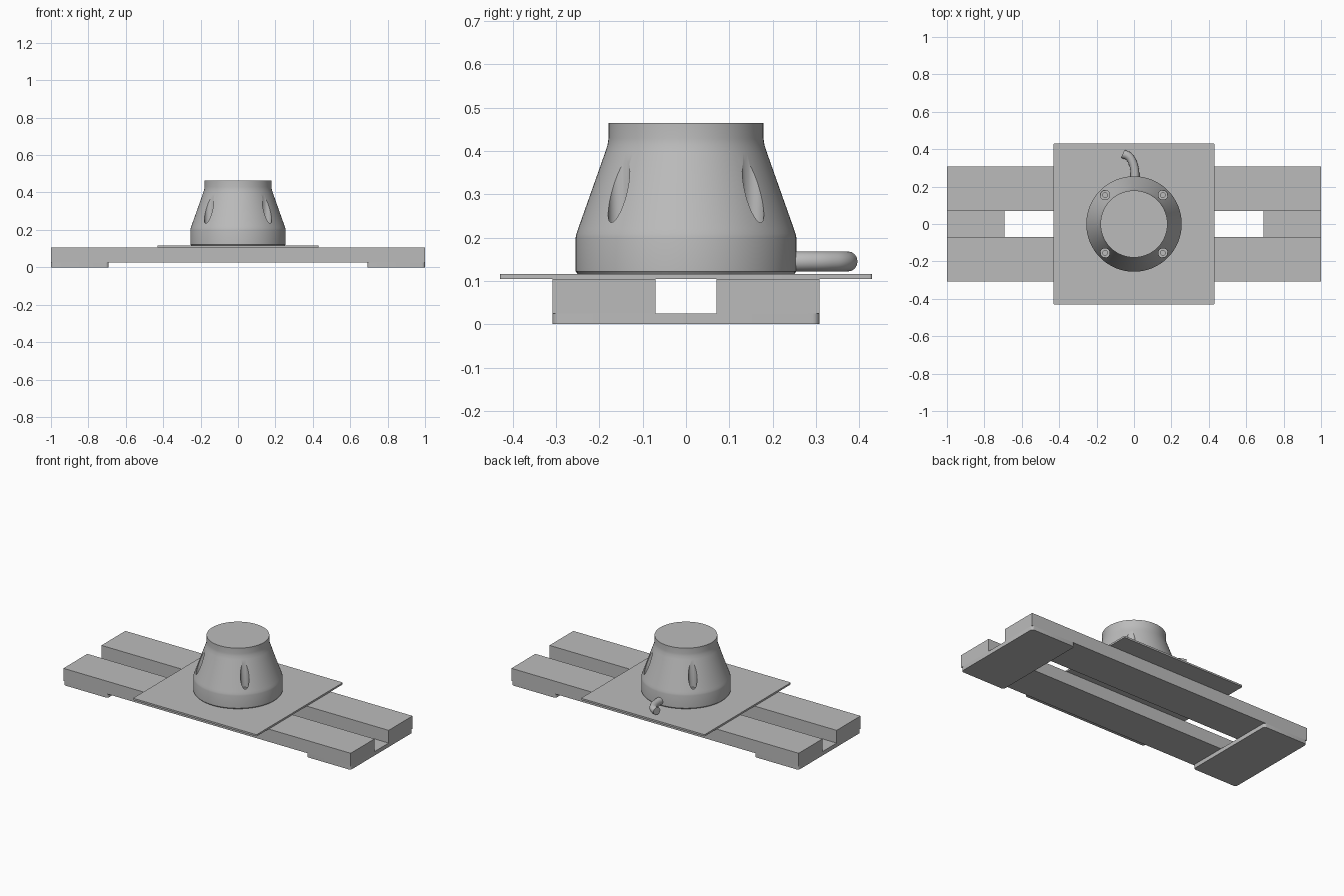
import bpy, bmesh, math
from mathutils import Vector

cube = bpy.data.objects.get("Cube")
if cube:
    bpy.data.objects.remove(cube, do_unlink=True)

grey = bpy.data.materials.new("plain grey")
grey.use_nodes = True
GREY = (0.5, 0.5, 0.5, 1)
grey.diffuse_color = GREY
grey.node_tree.nodes["Principled BSDF"].inputs["Base Color"].default_value = GREY


def finish(name, bm, smooth=False):
    """Turn a bmesh into a named grey object."""
    bmesh.ops.recalc_face_normals(bm, faces=bm.faces)
    mesh = bpy.data.meshes.new(name)
    bm.to_mesh(mesh)
    bm.free()
    obj = bpy.data.objects.new(name, mesh)
    bpy.context.collection.objects.link(obj)
    mesh.materials.append(grey)
    if smooth:
        shade(obj)
    return obj


def shade(obj):
    bpy.ops.object.select_all(action='DESELECT')
    obj.select_set(True)
    bpy.context.view_layer.objects.active = obj
    bpy.ops.object.shade_smooth_by_angle(angle=math.radians(30))


def box(name, low, high, corner=0):
    """Box between two corners, with optional rounded upright edges."""
    low, high = Vector(low), Vector(high)
    bm = bmesh.new()
    bmesh.ops.create_cube(bm, size=1)
    for v in bm.verts:
        v.co = (low + high) / 2 + v.co * (high - low)
    if corner:
        upright = [e for e in bm.edges
                   if abs(e.verts[0].co.z - e.verts[1].co.z) > 0.001]
        bmesh.ops.bevel(bm, geom=upright, offset=corner, segments=5,
                        profile=0.5, affect='EDGES')
    return finish(name, bm, corner > 0)


def lathe(name, profile, centre=(0, 0), sides=96):
    """Revolve a (radius, height) profile into a closed solid."""
    bm = bmesh.new()
    rings = []
    for r, z in profile:
        rings.append([bm.verts.new((centre[0] + r * math.cos(a), centre[1] + r * math.sin(a), z))
                      for a in (math.tau * i / sides for i in range(sides))])
    for lower, upper in zip(rings, rings[1:]):
        for i in range(sides):
            j = (i + 1) % sides
            bm.faces.new((lower[i], lower[j], upper[j], upper[i]))
    bm.faces.new(rings[0])
    bm.faces.new(rings[-1])
    return finish(name, bm)


# Base: two rails joined by a foot plate at each end
for side, s in (("back", 1), ("front", -1)):
    ys = sorted((s * 0.07, s * 0.308))
    box(side + "_rail", (-1, ys[0], 0.025), (1, ys[1], 0.105))
for side, s in (("left", 1), ("right", -1)):
    xs = sorted((s * 0.692, s * 1.0))
    box(side + "_foot_plate", (xs[0], -0.308, 0), (xs[1], 0.308, 0.025), 0.016)

# Mounting plate
box("mounting_plate", (-0.43, -0.43, 0.105), (0.43, 0.43, 0.116), 0.006)

# Tapered housing
housing = lathe("housing", [(0.25, 0.116), (0.255, 0.122), (0.255, 0.2), (0.253, 0.209),
                            (0.249, 0.221), (0.187, 0.396), (0.181, 0.415),
                            (0.179, 0.43), (0.179, 0.465)])

# Upright bolt pockets cut into the taper, each with a narrower bolt hole
for k in range(4):
    angle = math.radians(45 + 90 * k)
    centre = (0.219 * math.cos(angle), 0.219 * math.sin(angle))
    cutter = lathe("pocket_cutter", [(0.013, 0.13), (0.013, 0.225), (0.025, 0.225),
                                     (0.025, 0.5)], centre, 32)
    cut = housing.modifiers.new("pocket", 'BOOLEAN')
    cut.object = cutter
    cut.solver = 'EXACT'
    bpy.ops.object.select_all(action='DESELECT')
    bpy.context.view_layer.objects.active = housing
    housing.select_set(True)
    bpy.ops.object.modifier_apply(modifier=cut.name)
    bpy.data.objects.remove(cutter, do_unlink=True)
shade(housing)

# Bent cable stub at the back
curve = bpy.data.curves.new("cable", 'CURVE')
curve.dimensions = '3D'
curve.bevel_depth = 0.023
curve.bevel_resolution = 6
curve.resolution_u = 8
curve.use_fill_caps = True
path = [(0.005, 0.23), (0.004, 0.285), (-0.01, 0.335), (-0.03, 0.362), (-0.06, 0.375)]
spline = curve.splines.new('BEZIER')
spline.bezier_points.add(len(path) - 1)
for point, (x, y) in zip(spline.bezier_points, path):
    point.co = (x, y, 0.145)
    point.handle_left_type = point.handle_right_type = 'AUTO'
cable = bpy.data.objects.new("cable", curve)
bpy.context.collection.objects.link(cable)
curve.materials.append(grey)
bpy.ops.object.select_all(action='DESELECT')
cable.select_set(True)
bpy.context.view_layer.objects.active = cable
bpy.ops.object.convert(target='MESH')
shade(bpy.context.view_layer.objects.active)
